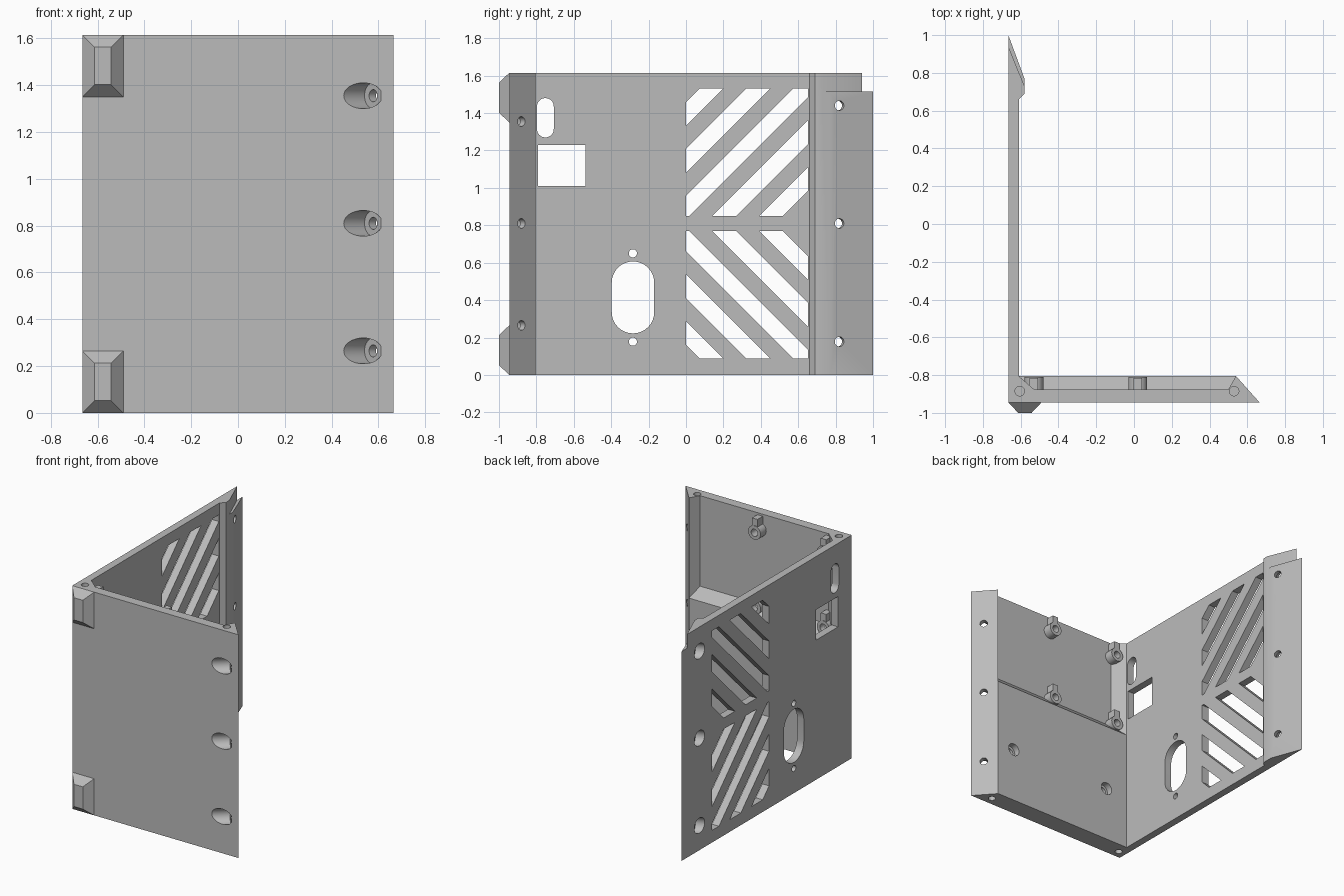
import bpy, bmesh, math
from mathutils import Vector

if "Cube" in bpy.data.objects:
    bpy.data.objects.remove(bpy.data.objects["Cube"])

H = 1.615
grey = bpy.data.materials.new("plain_grey")
grey.use_nodes = True
colour = (0.5, 0.5, 0.5, 1)
grey.diffuse_color = colour
grey.node_tree.nodes["Principled BSDF"].inputs["Base Color"].default_value = colour


def finish(name, bm):
    bmesh.ops.recalc_face_normals(bm, faces=bm.faces)
    mesh = bpy.data.meshes.new(name)
    bm.to_mesh(mesh)
    bm.free()
    mesh.materials.append(grey)
    ob = bpy.data.objects.new(name, mesh)
    bpy.context.collection.objects.link(ob)
    return ob


def prism(name, pts, axis, lo, hi, clip=None):
    """Extrude a 2D outline along an axis; clip = optional (min, max) corners."""
    def place(a, b, c):
        return Vector({"x": (c, a, b), "y": (a, c, b), "z": (a, b, c)}[axis])
    bm = bmesh.new()
    bm.faces.new([bm.verts.new(place(a, b, lo)) for a, b in pts])
    if clip:
        for corner, sign in zip(clip, (-1, 1)):
            for n in ((sign, 0), (0, sign)):
                bmesh.ops.bisect_plane(bm, geom=bm.verts[:] + bm.edges[:] + bm.faces[:],
                                       plane_co=place(*corner, lo), plane_no=place(*n, 0),
                                       clear_outer=True)
    ext = bmesh.ops.extrude_face_region(bm, geom=bm.faces[:])
    moved = [v for v in ext["geom"] if isinstance(v, bmesh.types.BMVert)]
    bmesh.ops.translate(bm, verts=moved, vec=place(0, 0, hi - lo))
    return finish(name, bm)


def rod(name, start, end, r):
    start, end = Vector(start), Vector(end)
    d = end - start
    bm = bmesh.new()
    bmesh.ops.create_cone(bm, cap_ends=True, segments=32, radius1=r, radius2=r, depth=d.length)
    bm.transform(d.to_track_quat("Z", "Y").to_matrix().to_4x4())
    bmesh.ops.translate(bm, verts=bm.verts, vec=(start + end) / 2)
    return finish(name, bm)


def rect(a0, a1, b0, b1):
    return [(a0, b0), (a1, b0), (a1, b1), (a0, b1)]


def slot(y0, y1, z0, z1):
    """Upright rounded slot outline."""
    r, c = (y1 - y0) / 2, (y0 + y1) / 2
    out = []
    for i in range(34):
        a = math.pi * (i - (i > 16)) / 16
        out.append((c + r * math.cos(a), (z1 - r if i < 17 else z0 + r) + r * math.sin(a)))
    return out


def combine(target, tools, operation):
    for tool in tools:
        mod = target.modifiers.new("join", "BOOLEAN")
        mod.operation, mod.solver, mod.object = operation, "EXACT", tool
        bpy.context.view_layer.objects.active = target
        bpy.ops.object.modifier_apply(modifier=mod.name)
        bpy.data.objects.remove(tool)


# L-shaped shell: front panel, corner post, side wall and bevelled rear flange
shell = prism("panel_and_side_wall", [
    (-.665, -.945), (.665, -.945), (.54, -.805), (.5, -.875), (-.53, -.875),
    (-.61, -.805), (-.61, .66), (-.58, .69), (-.58, .77), (-.665, 1)], "z", 0, H)

# Thicker lower half of the front panel
combine(shell, [prism("ledge", [(-.9, 0), (-.805, 0), (-.805, .89), (-.875, .96), (-.9, .96)],
                      "x", -.63, .54)], "UNION")

cuts = []
# Set-back top end of the rear flange
cuts.append(prism("lip", [(-.58, .73), (-.665, .94), (-.69, 1.002), (-.69, 1.1), (-.5, 1.1), (-.5, .73)],
                  "z", 1.515, H + .1))


def wall_cut(outline, clip=None):
    cuts.append(prism("opening", outline, "x", -.75, -.555, clip))


# Side wall openings: slot, window, oval with two screw holes
wall_cut(slot(-.797, -.707, 1.27, 1.48))
wall_cut(rect(-.79, -.537, 1.01, 1.23))
wall_cut(slot(-.397, -.17, .222, .607))
for z in (.178, .65):
    cuts.append(rod("hole", (-.75, -.284, z), (-.55, -.284, z), .022))

# Chevron vents, mirrored about the middle height
mid = .81
for side in (1, -1):
    z_in, z_out = mid + side * .04, mid + side * .722
    box = ((0, min(z_in, z_out)), (.652, max(z_in, z_out)))
    for k in range(5):
        a = .522 - .25 * k
        b = a + .127
        wall_cut([(-.2, mid + side * (a - .2)), (1, mid + side * (a + 1)),
                  (1, mid + side * (b + 1)), (-.2, mid + side * (b - .2))], box)


# Counterbored screw holes through the two bevelled edges
def counterbore(x, y, z, normal, seat):
    p, n = Vector((x, y, z)), Vector(normal).normalized()
    cuts.append(rod("bore", p - n * .3, p - n * seat, .055))
    cuts.append(rod("hole", p - n * .2, p + n * .05, .026))


for z in (.265, .81, 1.355):
    counterbore(.607, -.88, z, (.14, .125, 0), .04)
for z in (.178, .81, 1.44):
    counterbore(-.598, .82, z, (.23, .085, 0), .03)

# Blind holes in the top and bottom ends, and in the thick lower panel
for x in (-.605, .53):
    for z in (0, H):
        cuts.append(rod("hole", (x, -.885, z - .1), (x, -.885, z + .1), .025))
for x in (-.43, .4):
    cuts.append(rod("bore", (x, -.85, .4), (x, -.7, .4), .046))
    cuts.append(rod("hole", (x, -.9, .4), (x, -.7, .4), .028))
combine(shell, cuts, "DIFFERENCE")
parts = [shell]

# Screw bosses with a short rib above
for x, side in ((.02, "left"), (-.53, "right")):
    for z, level in ((1.5, "upper"), (.96, "lower")):
        boss = rod(f"{level}_{side}_boss", (x, -.89, z), (x, -.81, z), .05)
        rib = prism("rib", rect(x - .022, x + .022, z, z + .1), "y", -.885, -.815)
        combine(boss, [rib], "UNION")
        combine(boss, [rod("hole", (x, -.87, z), (x, -.7, z), .026)], "DIFFERENCE")
        parts.append(boss)

# Tapered feet on the front
for z0, name in ((0, "lower_foot"), (H - .265, "upper_foot")):
    bm = bmesh.new()
    rings = []
    for y, inset in ((-.945, 0), (-1, .052)):
        ring = rect(-.665 + inset, -.49 - inset, z0 + inset, z0 + .265 - inset)
        rings.append([bm.verts.new((x, y, z)) for x, z in ring])
    back, tip = rings
    bm.faces.new(back)
    bm.faces.new(tip)
    for i in range(4):
        j = (i + 1) % 4
        bm.faces.new((back[i], back[j], tip[j], tip[i]))
    parts.append(finish(name, bm))

bpy.ops.object.select_all(action="DESELECT")
for ob in parts:
    ob.select_set(True)
bpy.context.view_layer.objects.active = shell
bpy.ops.object.shade_smooth_by_angle(angle=math.radians(25))
